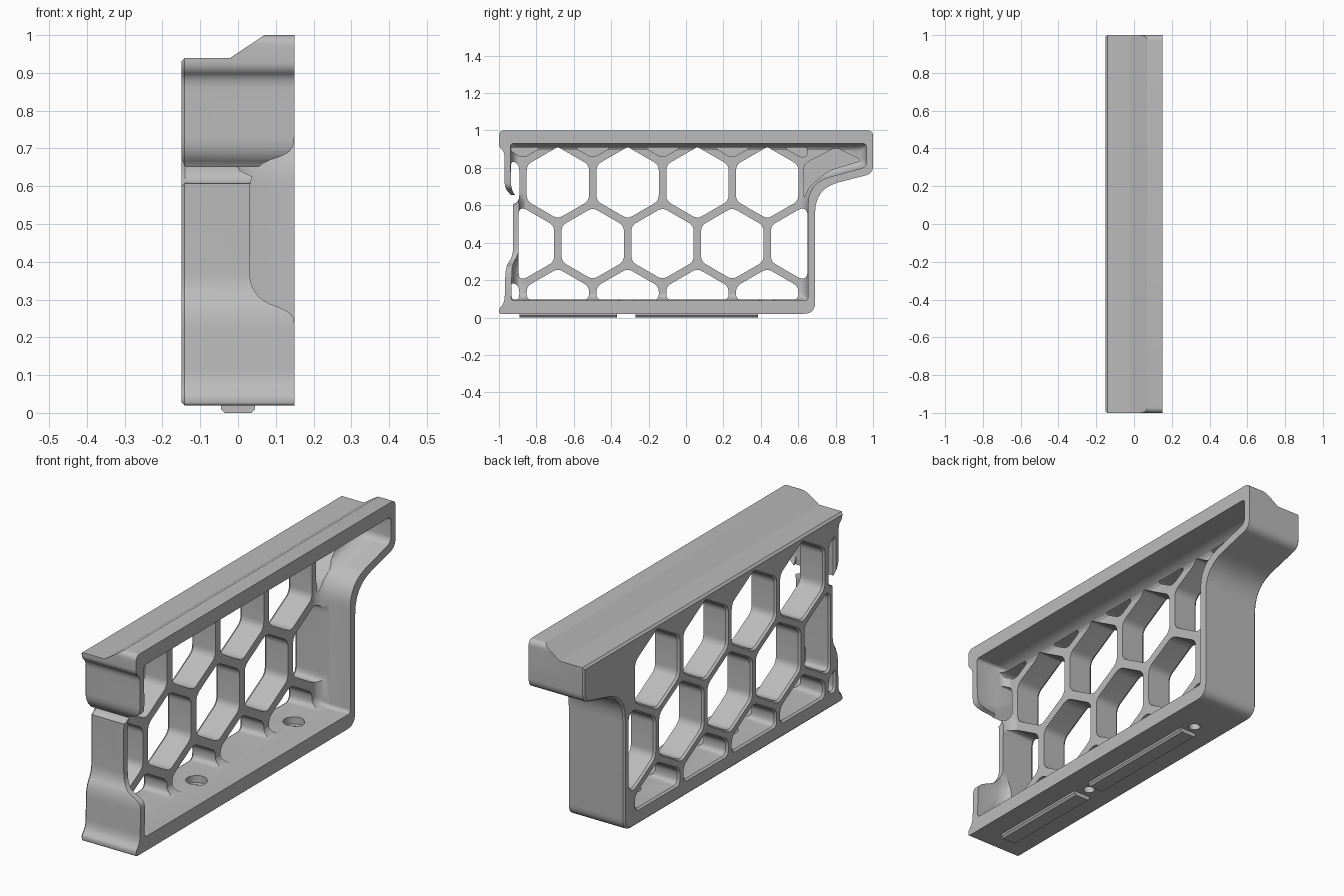
import bpy, bmesh, math
from mathutils import Vector

cube = bpy.data.objects.get("Cube")
if cube:
    bpy.data.objects.remove(cube)

grey = bpy.data.materials.new("plain_grey")
grey.use_nodes = True
grey.diffuse_color = (0.5, 0.5, 0.5, 1)
grey.node_tree.nodes["Principled BSDF"].inputs["Base Color"].default_value = (0.5, 0.5, 0.5, 1)


def outline(corners, inset=0.0, steps=6):
    """Closed 2D outline from (a, b, radius) corners, inset and rounded."""
    area = sum(p[0] * q[1] - q[0] * p[1] for p, q in zip(corners, corners[1:] + corners[:1]))
    if area < 0:
        corners = corners[::-1]
    pts = [Vector(c[:2]) for c in corners]
    n = len(pts)
    normals = []
    for i in range(n):
        d = (pts[(i + 1) % n] - pts[i]).normalized()
        normals.append(Vector((-d.y, d.x)))
    moved = []
    for i in range(n):
        m, k = normals[i - 1], normals[i]
        moved.append(pts[i] + (m + k) * inset / (1 + m.dot(k)))
    result = []
    for i, p in enumerate(moved):
        r = corners[i][2]
        if r == 0:
            result.append(p)
            continue
        ends = []
        for q in (moved[i - 1], moved[(i + 1) % n]):
            d = q - p
            ends.append(p + d.normalized() * min(r, d.length * 0.47))
        for s in range(steps + 1):
            t = s / steps
            result.append(ends[0] * (1 - t) ** 2 + p * 2 * t * (1 - t) + ends[1] * t * t)
    return result


def loft(bm, sections, axis):
    """Closed solid through (position, outline) sections along an axis."""
    place = {"x": lambda t, p: (t, p.x, p.y),
             "y": lambda t, p: (p.x, t, p.y),
             "z": lambda t, p: (p.x, p.y, t)}[axis]
    rings = [[bm.verts.new(place(t, p)) for p in ring] for t, ring in sections]
    for low, high in zip(rings, rings[1:]):
        for i in range(len(low)):
            j = (i + 1) % len(low)
            bm.faces.new((low[i], low[j], high[j], high[i]))
    bm.faces.new(rings[0][::-1])
    bm.faces.new(rings[-1])


def make(name, solids, axis):
    bm = bmesh.new()
    for sections in solids:
        loft(bm, sections, axis)
    bmesh.ops.recalc_face_normals(bm, faces=bm.faces)
    mesh = bpy.data.meshes.new(name)
    bm.to_mesh(mesh)
    bm.free()
    mesh.materials.append(grey)
    obj = bpy.data.objects.new(name, mesh)
    bpy.context.collection.objects.link(obj)
    return obj


def activate(obj):
    bpy.ops.object.select_all(action="DESELECT")
    obj.select_set(True)
    bpy.context.view_layer.objects.active = obj


def cut(body, name, solids, axis):
    cutter = make(name, solids, axis)
    cutter.hide_render = True
    mod = body.modifiers.new(name, "BOOLEAN")
    mod.operation, mod.solver, mod.object = "DIFFERENCE", "EXACT", cutter
    activate(body)
    bpy.ops.object.modifier_apply(modifier=mod.name)
    bpy.data.objects.remove(cutter)


def clip(poly, axis, limit, sign):
    """Keep the part of a convex polygon on one side of a limit."""
    kept = []
    for p, q in zip(poly, poly[1:] + poly[:1]):
        a, b = sign * (p[axis] - limit), sign * (q[axis] - limit)
        if a >= 0:
            kept.append(p)
        if a * b < 0:
            kept.append(p.lerp(q, a / (a - b)))
    return kept


# Outer body, with a softened edge on the lattice side
outer = [(-1, 0.02, 0.01), (0.69, 0.02, 0.06), (0.69, 0.69, 0.13), (1, 0.77, 0.04),
         (1, 1, 0.03), (-1, 1, 0.03), (-1, 0.91, 0.02), (-0.97, 0.885, 0.03),
         (-0.97, 0.69, 0.04), (-0.925, 0.645, 0.04), (-0.925, 0.33, 0.04),
         (-0.965, 0.27, 0.05), (-0.97, 0.08, 0.04), (-1, 0.045, 0.01)]
body = make("frame", [[(-0.15, outline(outer, 0.008)), (-0.142, outline(outer)),
                       (0.15, outline(outer))]], "x")

# Open cavity on the left side, filleted towards the lattice
inner = [(-0.935, 0.09, 0.02), (0.652, 0.09, 0.02), (0.652, 0.72, 0.12), (0.965, 0.805, 0.03),
         (0.965, 0.93, 0.02), (-0.94, 0.93, 0.02), (-0.935, 0.68, 0.04),
         (-0.895, 0.635, 0.04), (-0.895, 0.34, 0.04), (-0.93, 0.28, 0.04)]
cavity = [(x, outline(inner, d)) for x, d in
          ((-0.02, 0.035), (-0.012, 0.022), (0.005, 0.01), (0.04, 0), (0.2, 0))]
cut(body, "cavity_cutter", [cavity], "x")

# Honeycomb openings, clipped to the inside of the frame; the top row is blind
pitch, row_step, bar = 0.373, 0.325, 0.04
radius = (pitch - bar) / math.sqrt(3)
through, blind = [], []
for row in range(4):
    z = 0.07 + row * row_step
    front_limit = -0.895 if row == 1 else -0.935
    for col in range(-1, 5):
        y = -0.685 + col * pitch - (row % 2 == 1) * pitch / 2
        if row == 2 and col == 4:
            continue
        poly = [Vector((y + radius * math.sin(k * math.pi / 3),
                        z + radius * math.cos(k * math.pi / 3))) for k in range(6)]
        for axis, limit, sign in ((0, front_limit, 1), (0, 0.65, -1), (1, 0.095, 1), (1, 0.91, -1)):
            poly = clip(poly, axis, limit, sign) if poly else poly
        if len(poly) < 3 or max(p.x for p in poly) - min(p.x for p in poly) < 0.015:
            continue
        corners = [(p.x, p.y, 0.03) for p in poly]
        if row == 3:
            blind.append([(x, outline(corners)) for x in (-0.1, 0.06)])
        else:
            through.append([(x, outline(corners, d)) for x, d in
                            ((-0.16, -0.007), (-0.15, -0.007), (-0.14, 0), (0.06, 0))])
cut(body, "honeycomb_cutter", through, "x")

# Blind pocket in the overhanging end
pocket = [(0.63, 0.82, 0.03), (0.8, 0.91, 0.03), (0.94, 0.84, 0.02),
          (0.76, 0.785, 0.04), (0.66, 0.7, 0.02), (0.63, 0.64, 0.01)]
blind.append([(x, outline(pocket)) for x in (-0.1, 0.06)])
cut(body, "blind_pocket_cutter", blind, "x")

# Stepped and sloped top rail
rail = [(-0.2, 0.89, 0), (-0.15, 0.93, 0), (-0.14, 0.94, 0), (-0.02, 0.94, 0),
        (0.07, 1, 0), (0.1, 1.02, 0), (0.1, 1.1, 0), (-0.2, 1.1, 0)]
cut(body, "rail_cutter", [[(y, outline(rail)) for y in (-1.1, 1.1)]], "y")

# Scooped notch in the front wall
notch = [(0.2, 0.78, 0), (0.15, 0.74, 0), (0.145, 0.69, 0.04), (0.03, 0.65, 0.07),
         (0.03, 0.31, 0.07), (0.145, 0.265, 0.04), (0.15, 0.23, 0), (0.2, 0.2, 0)]
cut(body, "notch_cutter", [[(y, outline(notch)) for y in (-1.1, -0.885)]], "y")


# Counterbored screw holes in the floor
def circle(x, y, r, sides=24):
    return [Vector((x + r * math.cos(k * math.tau / sides), y + r * math.sin(k * math.tau / sides)))
            for k in range(sides)]


holes = [[(z, circle(0, y, r)) for z, r in
          ((-0.05, 0.026), (0.06, 0.026), (0.0605, 0.048), (0.12, 0.048))] for y in (-0.32, 0.43)]
cut(body, "screw_hole_cutter", holes, "z")

# Locating strips under the base
strip = [(-0.045, 0.03, 0), (-0.045, 0.01, 0), (-0.035, 0, 0),
         (0.035, 0, 0), (0.045, 0.01, 0), (0.045, 0.03, 0)]
strips = make("base_strips", [[(y, outline(strip)) for y in span]
                              for span in ((-0.89, -0.37), (-0.27, 0.385))], "y")

for obj in (body, strips):
    activate(obj)
    bpy.ops.object.shade_smooth_by_angle(angle=math.radians(30))
